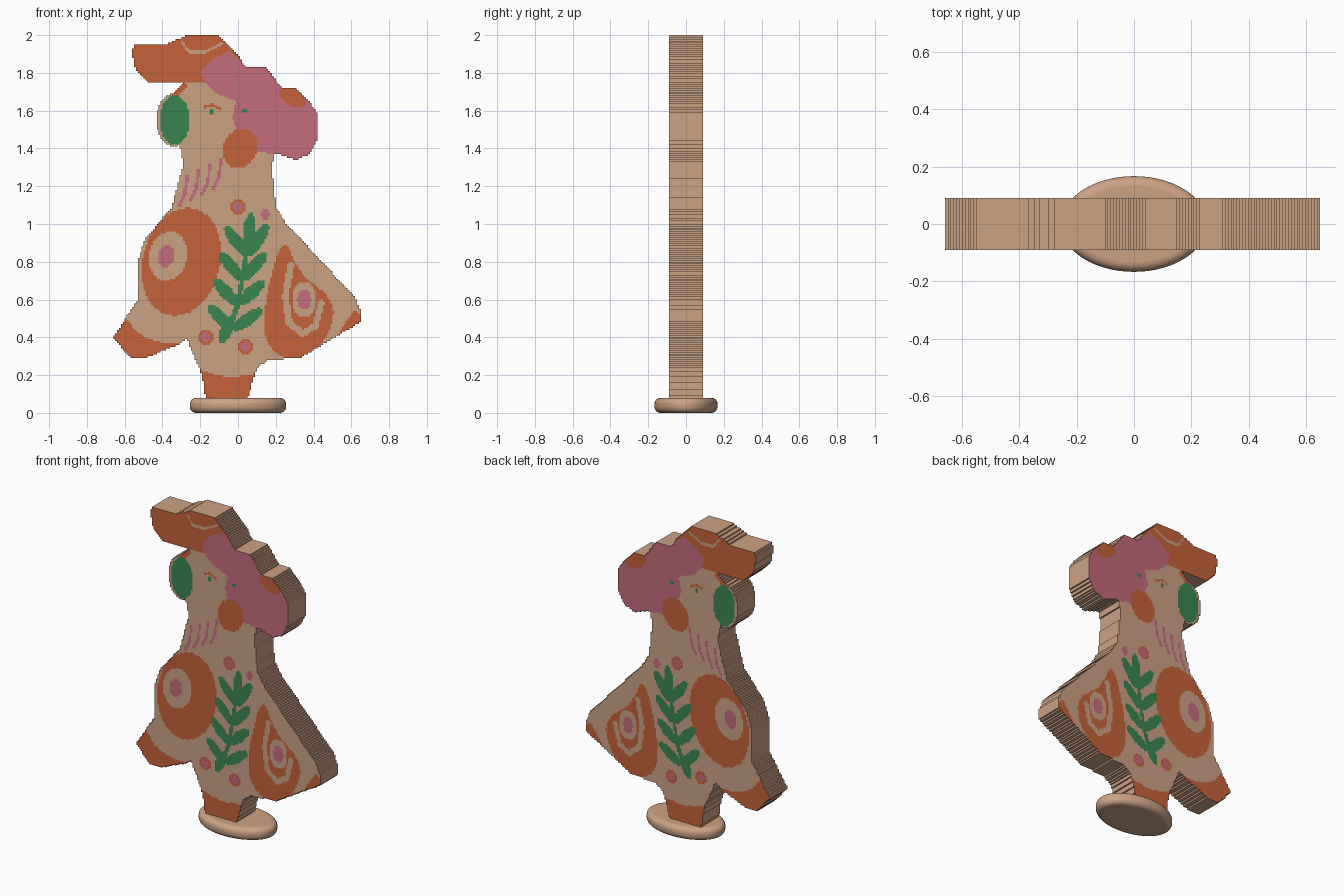
import bpy, bmesh, math
from mathutils import Vector
from mathutils.geometry import intersect_point_line

cube = bpy.data.objects.get("Cube")
if cube:
    bpy.data.objects.remove(cube, do_unlink=True)

CELL = 0.01       # outline and paint are laid out in hundredths of a unit
HALF_DEPTH = 0.09


def make_material(name, colour):
    mat = bpy.data.materials.new(name)
    mat.diffuse_color = (*colour, 1)
    mat.use_nodes = True
    bsdf = mat.node_tree.nodes["Principled BSDF"]
    bsdf.inputs["Base Color"].default_value = (*colour, 1)
    return mat


palette = [
    make_material("bare wood", (0.6, 0.36, 0.235)),
    make_material("burnt orange", (0.56, 0.122, 0.042)),
    make_material("dusty pink", (0.56, 0.15, 0.2)),
    make_material("leaf green", (0.042, 0.24, 0.078)),
]
WOOD, ORANGE, PINK, GREEN = range(len(palette))


# Shape tests: each returns a function telling whether a point lies inside
def polygon(pts):
    edges = list(zip(pts, pts[1:] + pts[:1]))

    def test(p):
        odd = False
        for (ax, az), (bx, bz) in edges:
            if (az > p.y) != (bz > p.y) and p.x < ax + (p.y - az) * (bx - ax) / (bz - az):
                odd = not odd
        return odd
    return test


def blob(pts, rounds=3):
    """Closed shape whose corners are rounded by repeated corner cutting."""
    v = [Vector(p) for p in pts]
    for _ in range(rounds):
        v = [a.lerp(b, t) for a, b in zip(v, v[1:] + v[:1]) for t in (0.25, 0.75)]
    return polygon([tuple(p) for p in v])


def oval(x, z, rx, rz, tilt=0):
    co, si = math.cos(math.radians(tilt)), math.sin(math.radians(tilt))

    def test(p):
        dx, dz = p.x - x, p.y - z
        return ((dx * co + dz * si) / rx) ** 2 + ((dz * co - dx * si) / rz) ** 2 < 1
    return test


def stroke(pts, width):
    v = [Vector(p) for p in pts]

    def test(p):
        for a, b in zip(v, v[1:]):
            _, t = intersect_point_line(p, a, b)
            if (a.lerp(b, min(max(t, 0), 1)) - p).length < width / 2:
                return True
        return False
    return test


def leaf(tip, base, width=6.5):
    tip, base = Vector(tip), Vector(base)
    d, mid = tip - base, (tip + base) / 2
    return oval(mid.x, mid.y, d.length / 2, width / 2, math.degrees(math.atan2(d.y, d.x)))


# Main shapes, which together give the silhouette
gown = polygon([
    (-28, 175), (0, 180), (19, 137), (18, 129), (20, 109), (25, 101), (62, 61), (65, 54),
    (65, 48), (46, 37), (33, 29), (16, 28), (10, 24), (5, 7), (-17, 7), (-19, 20), (-27, 39),
    (-32, 36), (-49, 29), (-57, 29), (-66, 40), (-53, 60), (-53, 80), (-49, 92), (-35, 109),
    (-29, 131), (-30, 139), (-36, 150), (-35, 168)])
hat = polygon([
    (-27, 200), (-11, 200), (-1, 191), (4, 183), (-18, 175), (-47, 175), (-54, 181),
    (-56, 190), (-55, 195), (-38, 195)])
hair = polygon([
    (-18, 175), (-19, 181), (-14, 187), (-4, 192), (4, 183), (15, 183), (23, 172), (30, 172),
    (38, 165), (42, 158), (42, 145), (38, 137), (31, 134), (22, 137), (9, 138), (0, 148),
    (-3, 156), (-1, 165), (-11, 169)])
ear_rim = oval(-34, 155, 9, 14)
silhouette = (gown, hat, hair, ear_rim)

# Paint layers, later ones cover earlier ones
layers = []


def paint(colour, *tests):
    layers.extend((colour, test) for test in tests)


# Hat with its thin curl, hair, ears and cheek
paint(ORANGE, hat)
paint(WOOD, stroke([(-30, 197), (-26, 191), (-17, 191), (-8, 196)], 1.3))
paint(PINK, hair)
paint(ORANGE, oval(29, 167, 8, 4.5, -28), oval(-31, 171, 5, 2, 40), oval(1, 140, 9, 10.6, -25))
paint(GREEN, oval(-33.5, 155, 8, 13))

# Eyes, brow and neck strands
paint(GREEN, oval(-14, 159.5, 1.3, 1.3), oval(3.5, 160, 1.3, 1.3))
paint(ORANGE, stroke([(-18, 162), (-14, 163), (-9, 161)], 1.4))
for k in range(4):
    top = Vector((-9 - 6 * k, 134 - 3 * k))
    paint(PINK, stroke([top, top - Vector((1, 9)), top - Vector((4, 15))], 1.6))

# Sleeve: scroll, eye and cuff
paint(ORANGE, oval(-30, 80, 20.5, 29, -14))
paint(WOOD, oval(-37, 83, 10, 13, -12))
paint(PINK, oval(-38, 83, 4.2, 6, -15))
paint(ORANGE, blob([(-75, 40), (-62, 55), (-53, 41), (-37, 36), (-22, 38), (-35, 20), (-70, 20)]))

# Skirt side: drop, inner band, eye and tip
paint(ORANGE, blob([(24, 95), (15, 64), (13, 40), (23, 28), (38, 29), (50, 44), (51, 60), (32, 74)]))
paint(WOOD, stroke([(28, 78), (25, 62), (27, 48), (34, 42), (41, 46), (44, 58)], 3.4))
paint(WOOD, oval(35, 60, 6.5, 9.5))
paint(PINK, oval(35, 60, 3.6, 5.5))
paint(ORANGE, polygon([(62, 55), (55, 45), (51, 38), (70, 46)]))

# Foot
paint(ORANGE, polygon([(-25, 25), (-12, 20), (-3, 19), (12, 21), (5, 5), (-17, 5)]))

# Sprig: stem, end leaves and paired leaves
paint(GREEN, stroke([(5, 90), (3, 75), (0, 58), (-6, 40)], 2.6))
paint(GREEN, leaf((7, 106), (5, 86)), leaf((-9, 37), (-3, 51)))
for k in range(4):
    joint = (5 - 2.5 * k, 83 - 13 * k)
    paint(GREEN, leaf((-7 - 3 * k, 99 - 14 * k), joint), leaf((16 - k, 100 - 15 * k), joint))

# Small flowers
for x, z in ((0, 109), (-17, 40), (4, 35)):
    paint(ORANGE, oval(x, z, 4.2, 4.2))
    paint(PINK, oval(x, z, 2.8, 2.8))
paint(PINK, oval(14.5, 105, 2.3, 2.8))

# Figure: stepped board cut from the silhouette, painted on both faces
cells = {}
for i in range(-70, 70):
    for j in range(200):
        p = Vector((i + 0.5, j + 0.5))
        if any(test(p) for test in silhouette):
            cells[i, j] = next((c for c, test in reversed(layers) if test(p)), WOOD)

bm = bmesh.new()
corners = {}


def corner(i, j, side):
    key = (i, j, side)
    if key not in corners:
        corners[key] = bm.verts.new((i * CELL, side * HALF_DEPTH, j * CELL))
    return corners[key]


for (i, j), colour in cells.items():
    loop = [(i, j), (i + 1, j), (i + 1, j + 1), (i, j + 1)]
    front = bm.faces.new([corner(*c, -1) for c in loop])
    back = bm.faces.new([corner(*c, 1) for c in reversed(loop)])
    front.material_index = back.material_index = colour
    for k, (di, dj) in enumerate(((0, -1), (1, 0), (0, 1), (-1, 0))):
        if (i + di, j + dj) not in cells:
            a, b = loop[k], loop[(k + 1) % 4]
            bm.faces.new([corner(*b, -1), corner(*a, -1), corner(*a, 1), corner(*b, 1)])

mesh = bpy.data.meshes.new("painted_figure")
bm.to_mesh(mesh)
bm.free()
for mat in palette:
    mesh.materials.append(mat)
figure = bpy.data.objects.new("painted_figure", mesh)
bpy.context.collection.objects.link(figure)

# Base: oval disc with a rounded rim
bpy.ops.mesh.primitive_cylinder_add(vertices=64, radius=1, depth=0.08, location=(0, 0, 0.04))
base = bpy.context.object
base.name = "oval_base"
base.scale = (0.255, 0.167, 1)
bpy.ops.object.transform_apply(location=False, rotation=False, scale=True)
bevel = base.modifiers.new("rounded_rim", "BEVEL")
bevel.width = 0.033
bevel.segments = 6
bevel.limit_method = "ANGLE"
bevel.angle_limit = math.radians(60)
base.data.materials.append(palette[WOOD])
bpy.ops.object.shade_smooth_by_angle(angle=math.radians(40))
